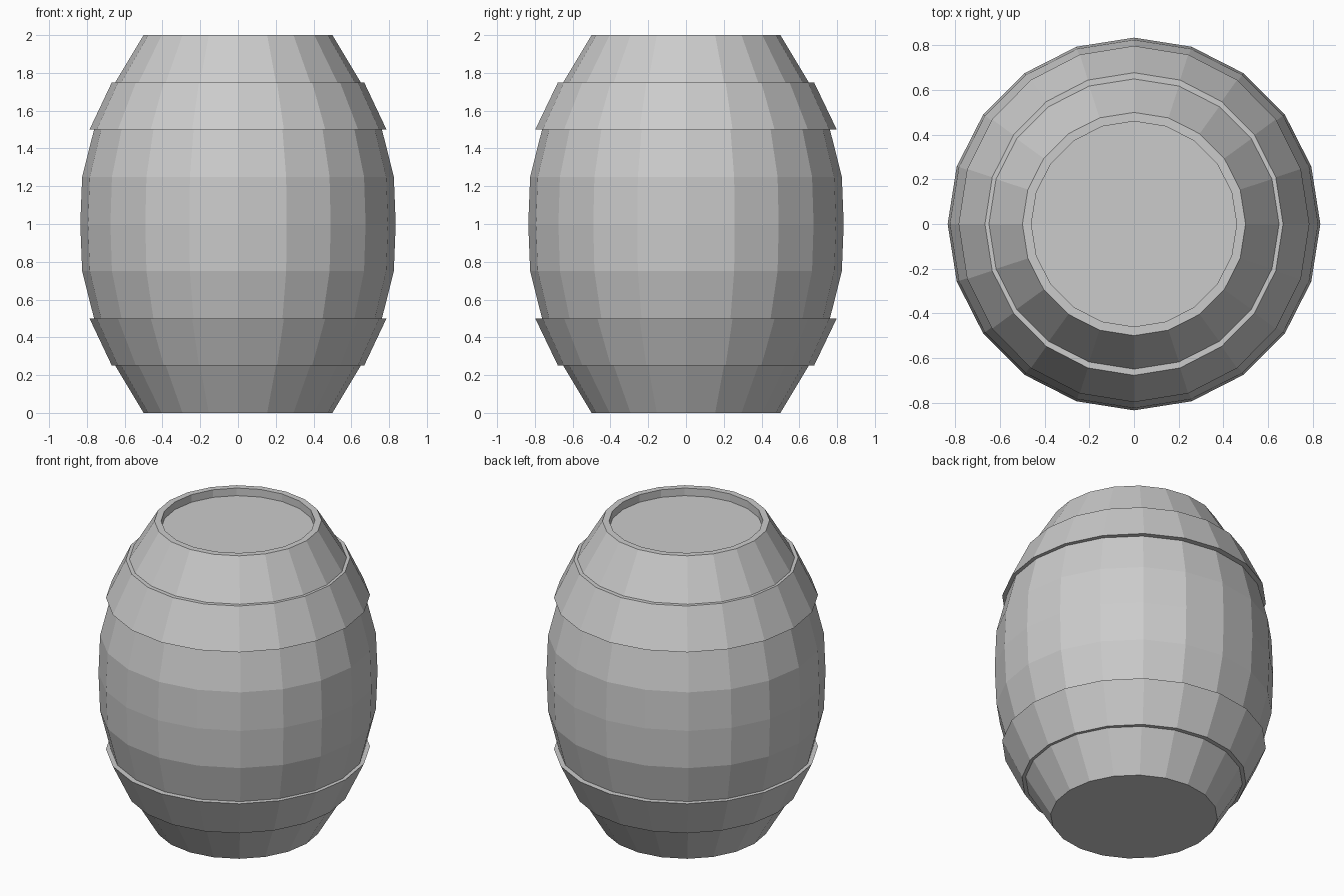
import bpy, bmesh, math

if "Cube" in bpy.data.objects:
    bpy.data.objects.remove(bpy.data.objects["Cube"])

SIDES = 20


def lathe(name, profile, closed=False, x_scale=1.0):
    """Spin (radius, z) points around z; radius 0 is not used, ends are capped."""
    bm = bmesh.new()
    rings = []
    for r, z in profile:
        angles = [2 * math.pi * i / SIDES for i in range(SIDES)]
        rings.append([bm.verts.new((r * x_scale * math.cos(a), r * math.sin(a), z))
                      for a in angles])
    pairs = list(zip(rings, rings[1:]))
    if closed:
        pairs.append((rings[-1], rings[0]))
    for low, high in pairs:
        for i in range(SIDES):
            j = (i + 1) % SIDES
            bm.faces.new((low[i], low[j], high[j], high[i]))
    if not closed:
        bm.faces.new(rings[0])
        bm.faces.new(rings[-1])
    bmesh.ops.recalc_face_normals(bm, faces=bm.faces)
    mesh = bpy.data.meshes.new(name)
    bm.to_mesh(mesh)
    bm.free()
    obj = bpy.data.objects.new(name, mesh)
    bpy.context.collection.objects.link(obj)
    return obj


# Bulging wooden body, flat bottom, recessed lid inside the top rim
half = [(0.5, 0), (0.65, 0.25), (0.762, 0.5), (0.825, 0.75)]
upper = [(r, 2 - z) for r, z in reversed(half)]
lid = [(0.46, 2.0), (0.46, 1.95)]
lathe("barrel_body", half + [(0.835, 1.0)] + upper + lid)

# Two hoops, mirrored about mid height
hoop = [(0.678, 0.25), (0.798, 0.5), (0.75, 0.5), (0.638, 0.25)]
lathe("lower_hoop", hoop, closed=True, x_scale=0.985)
lathe("upper_hoop", [(r, 2 - z) for r, z in hoop], closed=True, x_scale=0.985)
